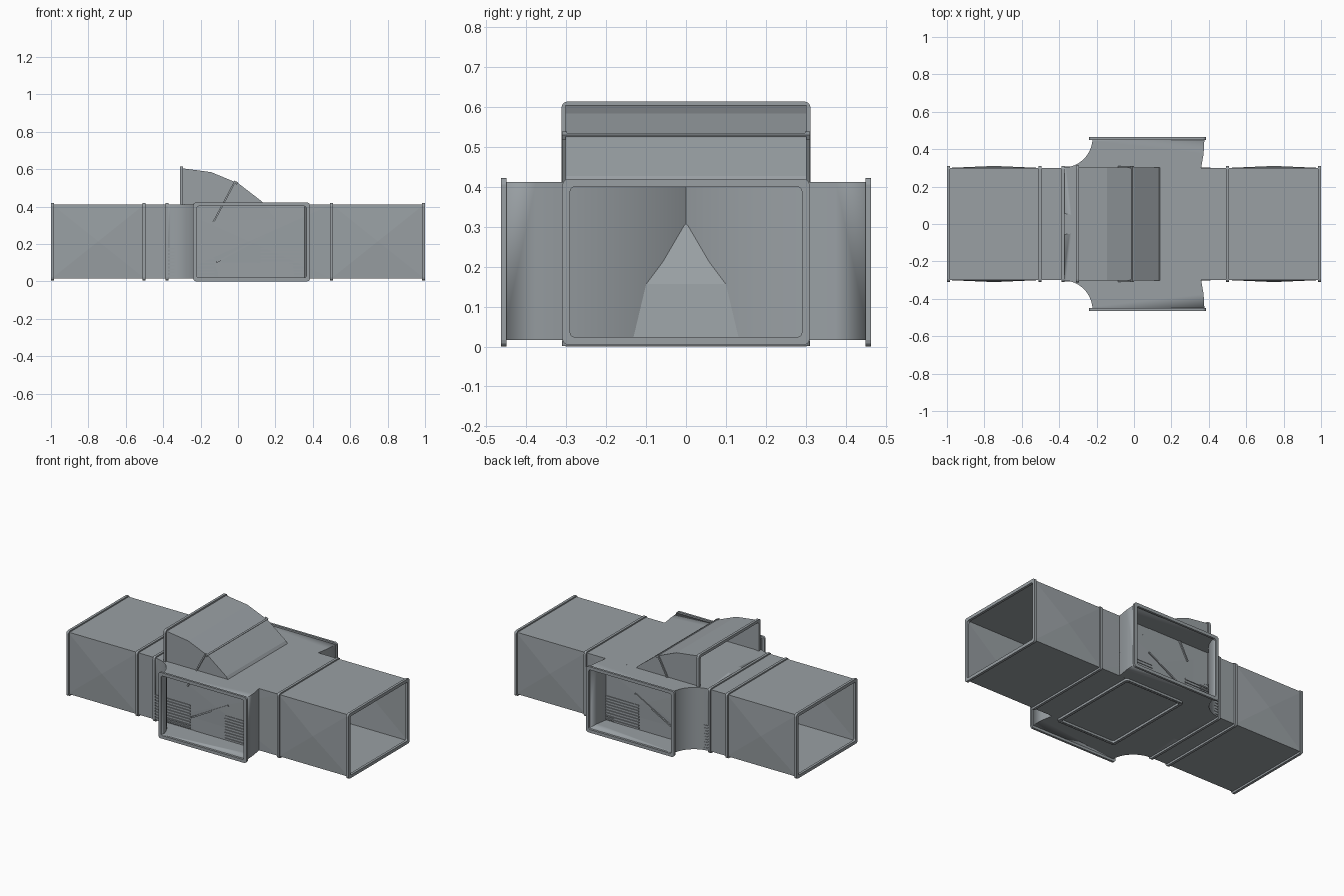
import bpy, bmesh, math
from mathutils import Vector, Matrix

if "Cube" in bpy.data.objects:
    bpy.data.objects.remove(bpy.data.objects["Cube"])

steel = bpy.data.materials.new("galvanised_grey")
steel.diffuse_color = (0.32, 0.35, 0.37, 1)
steel.use_nodes = True
steel.node_tree.nodes["Principled BSDF"].inputs["Base Color"].default_value = steel.diffuse_color

Z0, Z1, W = 0.018, 0.41, 0.298      # duct floor, duct roof, half width


def finish(name, bm, thick=0.0, smooth=False):
    bmesh.ops.recalc_face_normals(bm, faces=bm.faces)
    me = bpy.data.meshes.new(name)
    bm.to_mesh(me)
    bm.free()
    me.materials.append(steel)
    ob = bpy.data.objects.new(name, me)
    bpy.context.collection.objects.link(ob)
    if thick:
        mod = ob.modifiers.new("sheet", 'SOLIDIFY')
        mod.thickness, mod.offset = thick, 0
    if smooth:
        bpy.ops.object.select_all(action='DESELECT')
        ob.select_set(True)
        bpy.context.view_layer.objects.active = ob
        bpy.ops.object.shade_smooth_by_angle(angle=math.radians(25))
    return ob


def rounded(hw, hh, r):
    pts = []
    for i, (sx, sy) in enumerate([(1, 1), (-1, 1), (-1, -1), (1, -1)]):
        for k in range(4):
            a = math.radians(90 * i + 30 * k)
            pts.append((sx * (hw - r) + r * math.cos(a), sy * (hh - r) + r * math.sin(a)))
    return pts


def flange(name, axis, pos, lo, hi, depth=0.014, wall=0.02):
    """Rounded rectangular ring facing along an axis."""
    place = {'x': lambda u, v, d: (d, u, v),
             'y': lambda u, v, d: (u, d, v),
             'z': lambda u, v, d: (u, v, d)}[axis]
    cu, cv = (lo[0] + hi[0]) / 2, (lo[1] + hi[1]) / 2
    hw, hh = (hi[0] - lo[0]) / 2, (hi[1] - lo[1]) / 2
    bm = bmesh.new()
    loops = []
    for inset, d in ((0, -1), (0, 1), (wall, 1), (wall, -1)):
        prof = rounded(hw - inset, hh - inset, 0.016 if inset == 0 else 0.010)
        loops.append([bm.verts.new(place(cu + u, cv + v, pos + d * depth / 2)) for u, v in prof])
    n = len(loops[0])
    for j in range(4):
        a, b = loops[j], loops[(j + 1) % 4]
        for i in range(n):
            bm.faces.new((a[i], a[(i + 1) % n], b[(i + 1) % n], b[i]))
    return finish(name, bm)


def duct(name, x0, x1, bulge):
    """Open rectangular duct with cross-broken side walls."""
    bm = bmesh.new()
    ends = [[bm.verts.new((x, y, z)) for y, z in ((-W, Z0), (W, Z0), (W, Z1), (-W, Z1))]
            for x in (x0, x1)]
    for i in range(4):
        j = (i + 1) % 4
        f = bm.faces.new((ends[0][i], ends[0][j], ends[1][j], ends[1][i]))
        if i in (1, 3) and bulge:
            s = 1 if i == 1 else -1
            v = bmesh.ops.poke(bm, faces=[f])['verts'][0]
            v.co.y += s * bulge
    return finish(name, bm, 0.005)


def elbow(name, place, r0, r1, lo, hi, steps, smooth):
    """Rectangular bend swept through a quarter turn."""
    bm = bmesh.new()
    rows = []
    for k in range(steps + 1):
        a = math.pi / 2 * k / steps
        c, s = math.cos(a), math.sin(a)
        rows.append([bm.verts.new(place(r * c, r * s, h))
                     for r, h in ((r0, lo), (r1, lo), (r1, hi), (r0, hi))])
    for p, q in zip(rows, rows[1:]):
        for i in range(4):
            j = (i + 1) % 4
            bm.faces.new((p[i], p[j], q[j], q[i]))
    return finish(name, bm, 0.005, smooth)


def box(bm, centre, size, turn=0.0):
    m = (Matrix.Translation(centre) @ Matrix.Rotation(-turn, 4, 'Y')
         @ Matrix.Diagonal((*size, 1)))
    bmesh.ops.create_cube(bm, size=1, matrix=m)


# Straight duct runs
duct("left_duct", -0.995, -0.5, 0.01)
duct("left_collar", -0.5, -0.38, 0)
duct("middle_duct", -0.38, 0.5, 0.004)
duct("right_duct", 0.5, 0.995, 0.01)

# Joint flanges along the run
for i, x in enumerate((-0.992, -0.503, -0.38, 0.5, 0.992)):
    flange(f"joint_flange_{i}", 'x', x, (-0.31, 0.004), (0.31, 0.42), 0.016)

# Side branches: two mirrored quarter bends
for s, side in ((-1, "front"), (1, "back")):
    elbow(f"{side}_branch",
          lambda u, v, h, s=s: (-0.38 + u, s * (0.46 - v), h),
          0.16, 0.755, Z0, Z1, 14, True)
    flange(f"{side}_branch_flange", 'y', s * 0.457, (-0.24, 0.0), (0.385, 0.422), 0.014)

# Upper branch: faceted bend from the floor up and back
elbow("top_branch", lambda u, v, h: (-0.3 + u, h, v), 0.2, 0.603, -W - 0.002, W + 0.002, 6, False)
flange("top_branch_flange", 'x', -0.302, (-0.312, 0.19), (0.312, 0.614), 0.016, 0.018)
flange("floor_flange", 'z', 0.008, (-0.11, -0.31), (0.315, 0.31), 0.014, 0.018)

# Seam straps of the upper branch
bm = bmesh.new()
for deg, ra, rb in ((62, 0.335, 0.608), (29, 0.21, 0.51)):
    a = math.radians(deg)
    rm = (ra + rb) / 2
    for s in (-1, 1):
        box(bm, Vector((-0.3 + rm * math.cos(a), s * 0.304, rm * math.sin(a))),
            (rb - ra, 0.012, 0.009), a)
a = math.radians(61)
box(bm, Vector((-0.3 + 0.602 * math.cos(a), 0, 0.602 * math.sin(a))), (0.014, 0.62, 0.01), a)
finish("seam_straps", bm)

# Louvre slats low on both side walls
bm = bmesh.new()
for s in (-1, 1):
    for x0, x1 in ((-0.375, -0.125), (0.12, 0.36)):
        for k in range(9):
            box(bm, Vector(((x0 + x1) / 2, s * 0.303, 0.03 + k * 0.018)), (x1 - x0, 0.008, 0.008))
finish("louvre_slats", bm)
